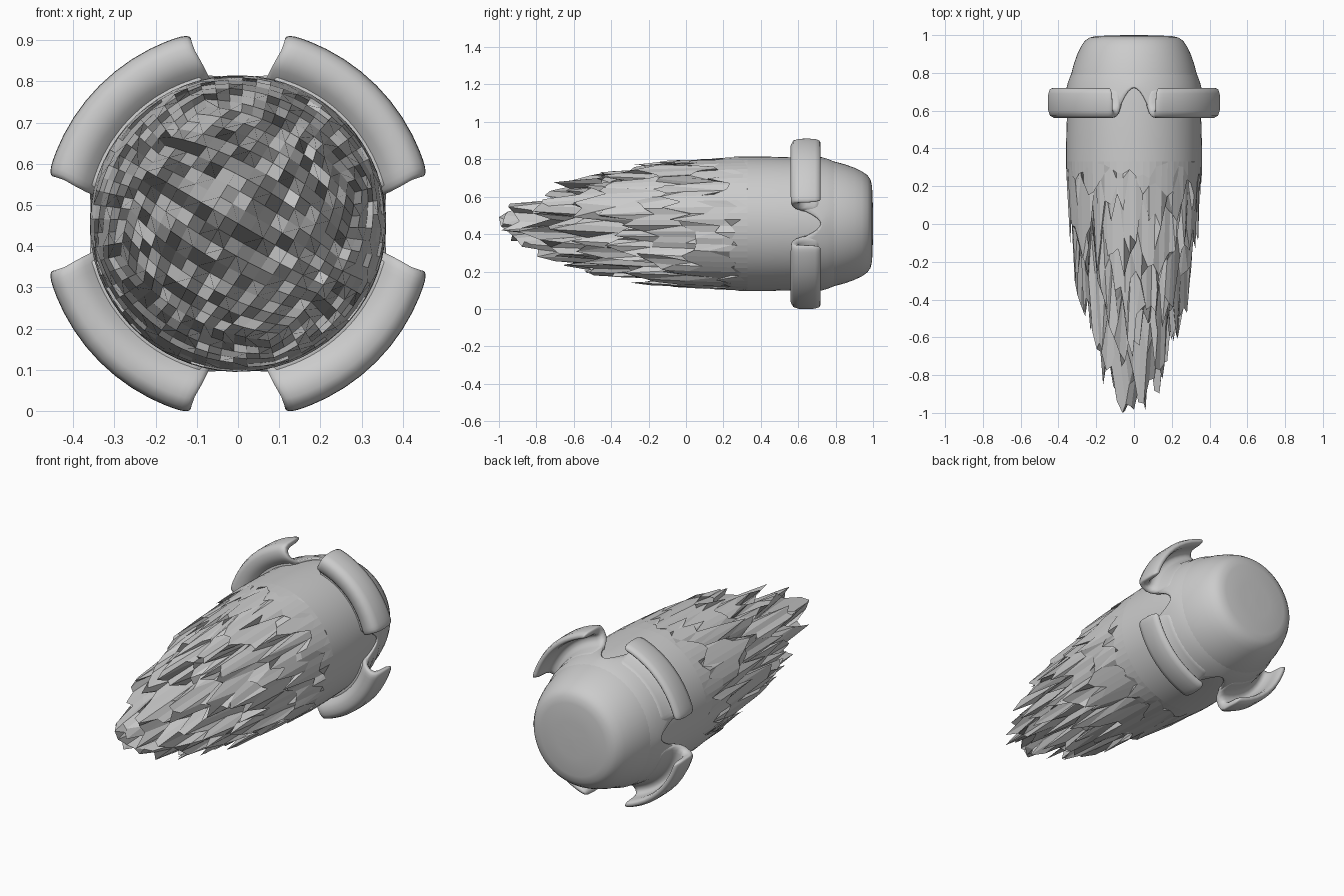
import bpy, bmesh, random
from math import sin, cos, tan, pi, radians
from mathutils import Matrix, Vector

if "Cube" in bpy.data.objects:
    bpy.data.objects.remove(bpy.data.objects["Cube"])

random.seed(7)
ZC = 0.455      # height of the long axis
R = 0.36        # body radius
N = 16          # cells per cube-sphere side
TURN = radians(-30)


def polar(r, a, y):
    return Vector((r * cos(a), y, ZC + r * sin(a)))


def patch(bm, rows, smooth, closed=False):
    """Skin rows of points with quads."""
    vs = [[bm.verts.new(p) for p in row] for row in rows]
    for r0, r1 in zip(vs, vs[1:]):
        n = len(r0)
        for i in range(n if closed else n - 1):
            j = (i + 1) % n
            bm.faces.new((r0[i], r0[j], r1[j], r1[i])).smooth = smooth


def finish(bm, name):
    bmesh.ops.recalc_face_normals(bm, faces=bm.faces)
    me = bpy.data.meshes.new(name)
    bm.to_mesh(me)
    bm.free()
    ob = bpy.data.objects.new(name, me)
    bpy.context.collection.objects.link(ob)
    return ob


# Jagged tail: half a cube-sphere, stretched forward with random spikes
bm = bmesh.new()
q = lambda i, n: tan(i / n * pi / 4)
steps = range(-N, N + 1, 2)
patch(bm, [[Vector((q(i, N), -1, q(j, N))) for i in steps] for j in steps], False)
for k in range(4):
    rot = Matrix.Rotation(k * pi / 2, 3, 'Y')
    patch(bm, [[rot @ Vector((q(i, N), -q(j, N), 1)) for i in steps]
               for j in range(0, N + 1, 2)], False)
bmesh.ops.remove_doubles(bm, verts=bm.verts, dist=1e-4)
turn = Matrix.Rotation(-TURN, 3, 'Y')
for v in bm.verts:
    d = turn @ v.co.normalized()
    c = max(0.0, -d.y)
    y = 0.33 - 1.08 * c ** 1.35 + random.uniform(-0.22, 0.22) * min(1, c * 2.5)
    v.co = (R * d.x, y, ZC + R * d.z)
low = min(v.co.y for v in bm.verts)
for v in bm.verts:
    if v.co.y < 0:
        v.co.y /= -low

# Smooth barrel and rounded rear cap
profile = [(0.36, 0.33), (0.359, 0.45), (0.356, 0.55), (0.352, 0.64), (0.346, 0.72),
           (0.334, 0.79), (0.318, 0.85), (0.300, 0.90), (0.281, 0.94), (0.260, 0.97),
           (0.235, 0.987), (0.20, 0.995), (0.1, 0.999), (0.001, 1.0)]
patch(bm, [[polar(r, TURN + 2 * pi * i / (4 * N), y) for i in range(4 * N)]
           for r, y in profile], True, True)
bmesh.ops.remove_doubles(bm, verts=bm.verts, dist=0.0008)
finish(bm, "jagged_tail_body")

# Sleeve lying on the barrel, with an arch cut out between each pair of petals
bm = bmesh.new()
cols = []
for i in range(144):
    a = 2 * pi * i / 144
    off = abs((i * 2.5) % 90 - 45)
    e = 0.59 + 0.13 * sin(pi / 2 * max(0, off - 31) / 14)
    top = lambda y: 0.371 - 0.115 * (y - 0.59)
    cols.append([polar(0.34, a, e + 0.012), polar(top(e) - 0.005, a, e),
                 polar(top(e), a, e + 0.006),
                 polar(top(e * 0.5 + 0.37), a, e * 0.5 + 0.37),
                 polar(0.349, a, 0.752), polar(0.332, a, 0.795)])
patch(bm, list(zip(*cols)), True, True)
finish(bm, "scalloped_sleeve")

# Four petals: a curved sheet flaring off the sleeve and curling back to the rear
outer = [(0.345, 0.61), (0.365, 0.592), (0.385, 0.572), (0.41, 0.561), (0.442, 0.56),
         (0.465, 0.573), (0.474, 0.60), (0.475, 0.65), (0.474, 0.69),
         (0.466, 0.713), (0.452, 0.72)]
inner = [(0.345, 0.74), (0.362, 0.69), (0.37, 0.645), (0.385, 0.615), (0.408, 0.602),
         (0.425, 0.61), (0.434, 0.63), (0.436, 0.66), (0.437, 0.69),
         (0.442, 0.712), (0.452, 0.72)]
# angle from the petal middle, and how thick the sheet is there
half = [(0, 1), (6, 1), (12, 1), (18, 1), (23, 1), (26, 1), (28, 0.95),
        (29.5, 0.75), (30.4, 0.4), (30.7, 0)]
stations = [(-o, t) for o, t in reversed(half[1:])] + half


def petal_row(mid, o, t):
    end = max(0, abs(o) - 23) / 7.7
    side = 1 if o > 0 else -1
    pts = []
    for line in (outer, inner[::-1]):
        for i, (r, y) in enumerate(line):
            k = i if line is outer else len(line) - 1 - i
            a, b = outer[k], inner[k]
            mr, my = 0.75 * a[0] + 0.25 * b[0], 0.75 * a[1] + 0.25 * b[1]
            r, y = mr + (r - mr) * t, my + (y - my) * t
            # ends spread at the root and round off at the lip
            shift = 4 * max(0, (0.44 - r) / 0.1) - {10: 2.5, 9: 1.2, 8: 0.4}.get(k, 0)
            pts.append(polar(r, mid + radians(o + side * end * shift), y))
    return pts


for n in range(4):
    bm = bmesh.new()
    patch(bm, [petal_row(radians(45 + 90 * n), o, t) for o, t in stations], True, True)
    bmesh.ops.remove_doubles(bm, verts=bm.verts, dist=1e-4)
    finish(bm, f"petal_{n + 1}")
